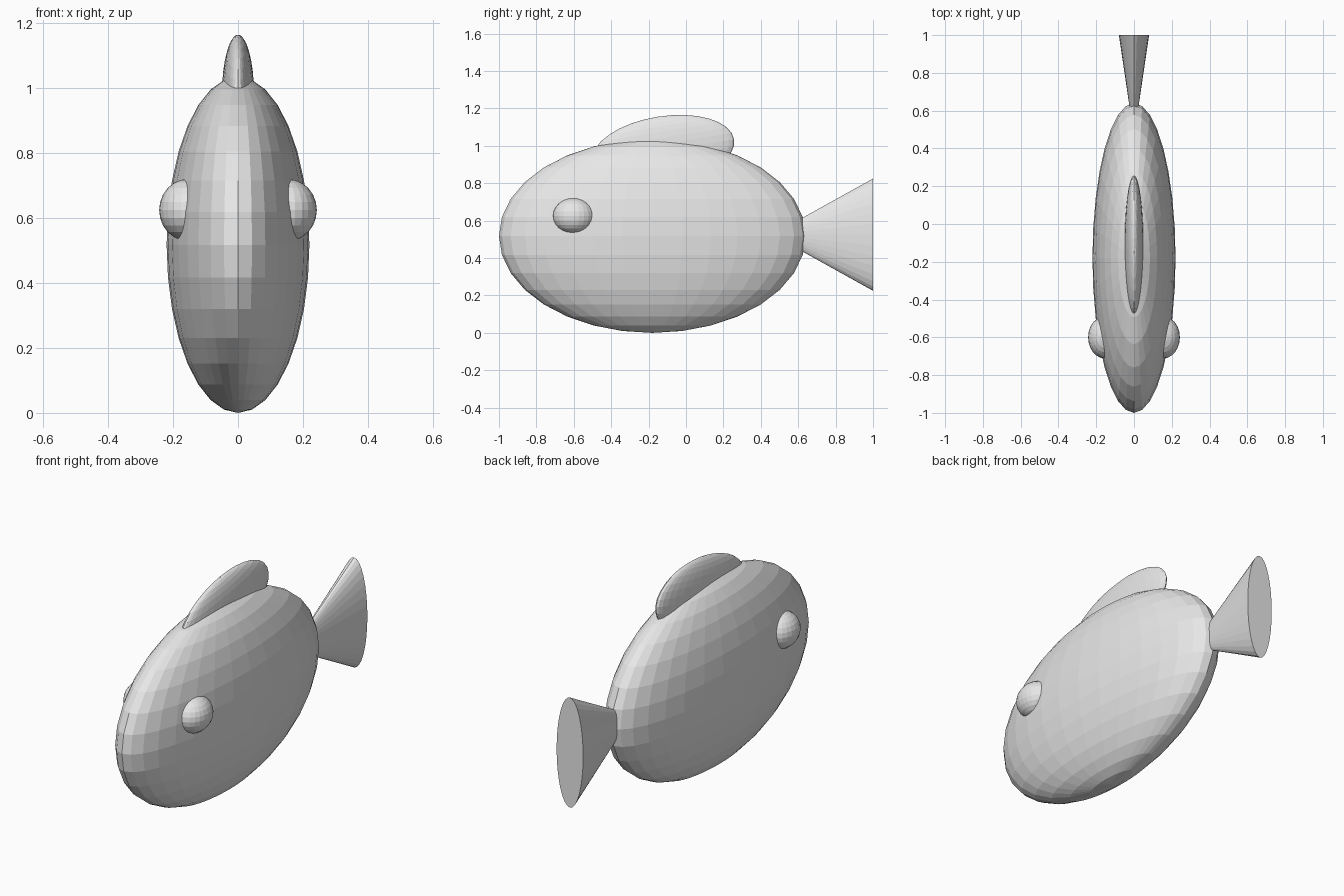
import bpy
from math import radians

cube = bpy.data.objects.get("Cube")
if cube:
    bpy.data.objects.remove(cube, do_unlink=True)

# Single plain grey
grey = bpy.data.materials.new("light_grey")
grey.use_nodes = True
colour = (0.8, 0.8, 0.8, 1)
grey.diffuse_color = colour
grey.node_tree.nodes["Principled BSDF"].inputs["Base Color"].default_value = colour


def finish(name, scale):
    obj = bpy.context.object
    obj.name = name
    obj.scale = scale
    obj.data.materials.append(grey)
    bpy.ops.object.shade_flat()
    return obj


def ellipsoid(name, centre, radii, tilt=0, segments=32, rings=16):
    bpy.ops.mesh.primitive_uv_sphere_add(
        segments=segments, ring_count=rings, radius=1,
        location=centre, rotation=(radians(tilt), 0, 0))
    return finish(name, radii)


# Flattened oval body
ellipsoid("body", (0, -0.18, 0.518), (0.22, 0.82, 0.518))

# Back fin, a thin oval rising towards the tail
ellipsoid("dorsal_fin", (0, -0.122, 0.974), (0.05, 0.384, 0.184), tilt=9)

# Bulging eyes
for side, x in (("left", 1), ("right", -1)):
    ellipsoid(side + "_eye", (x * 0.153, -0.6, 0.625),
              (0.09, 0.112, 0.096), segments=24, rings=12)

# Tail: flattened cone with its tip inside the body and its base at the back
tip, back = 0.46, 1.0
bpy.ops.mesh.primitive_cone_add(
    vertices=32, radius1=1, radius2=0, depth=back - tip,
    location=(0, (tip + back) / 2, 0.525), rotation=(radians(90), 0, 0))
finish("tail_fin", (0.08, 0.3, 1))
